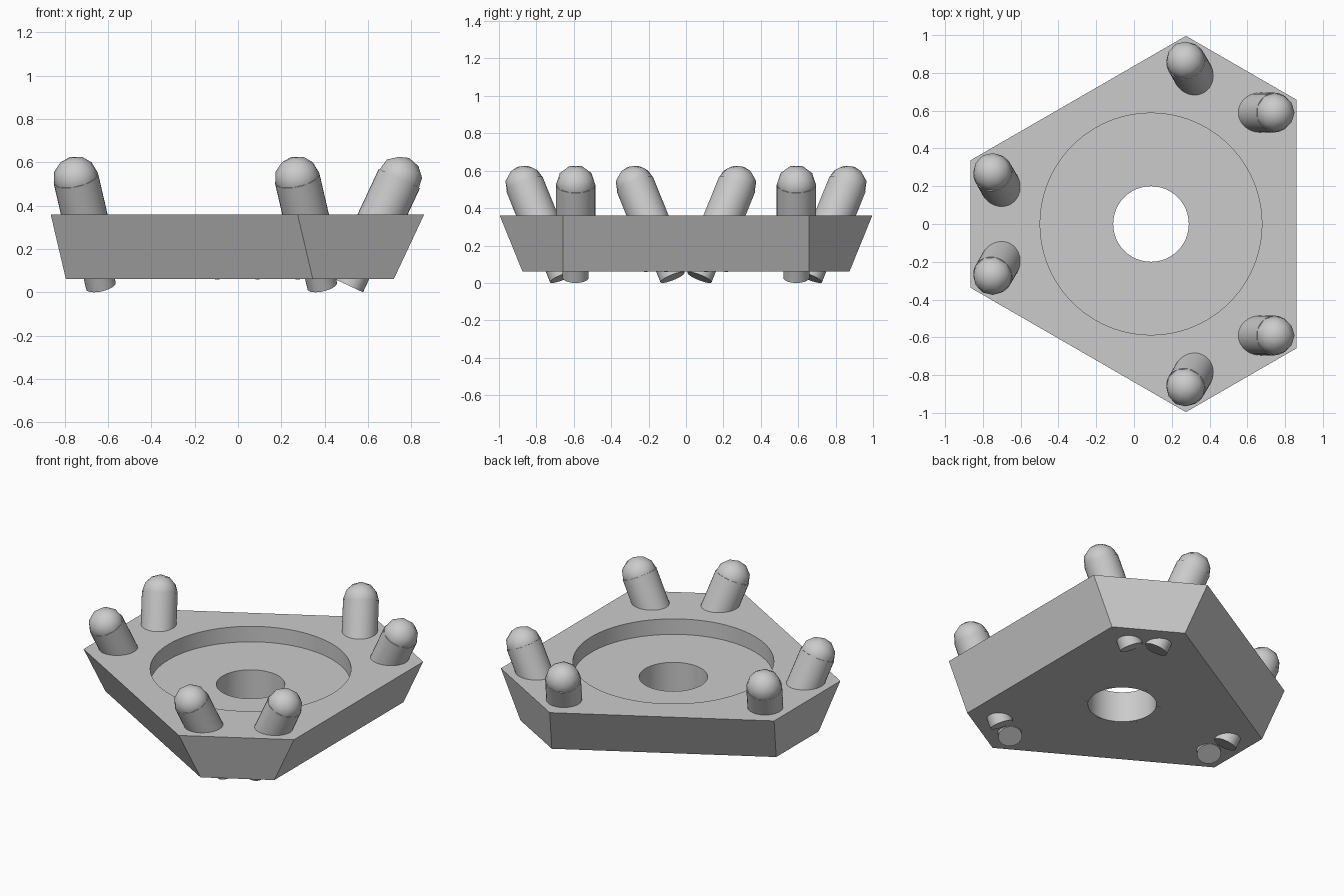
import bpy
import bmesh
from math import radians, cos, sin, sqrt
from mathutils import Matrix, Vector

if "Cube" in bpy.data.objects:
    bpy.data.objects.remove(bpy.data.objects["Cube"], do_unlink=True)

HUB = Vector((0.09, 0, 0))          # axis of the three-fold symmetry
BOTTOM, TOP, FLOOR = 0.062, 0.36, 0.26
TILT = radians(25)

grey = bpy.data.materials.new("plain grey")
grey.use_nodes = True
colour = (0.6, 0.6, 0.6, 1)
grey.diffuse_color = colour
grey.node_tree.nodes["Principled BSDF"].inputs["Base Color"].default_value = colour


def make_object(name, bm):
    bmesh.ops.recalc_face_normals(bm, faces=bm.faces)
    mesh = bpy.data.meshes.new(name)
    bm.to_mesh(mesh)
    bm.free()
    mesh.materials.append(grey)
    ob = bpy.data.objects.new(name, mesh)
    bpy.context.collection.objects.link(ob)
    return ob


def select_only(ob):
    bpy.ops.object.select_all(action='DESELECT')
    ob.select_set(True)
    bpy.context.view_layer.objects.active = ob


def smooth(ob):
    select_only(ob)
    bpy.ops.object.shade_smooth_by_angle(angle=radians(30))


def add_cylinder(bm, radius, low, high, matrix=Matrix(), sides=32):
    place = matrix @ Matrix.Translation((0, 0, (low + high) / 2))
    bmesh.ops.create_cone(bm, cap_ends=True, segments=sides, radius1=radius,
                          radius2=radius, depth=high - low, matrix=place)


# Hexagon from the distances of its short and long sides to the hub
def hexagon(bm, short, long, z):
    half = (long - short / 2) / (sqrt(3) / 2)
    ring = []
    for k in range(3):
        a = radians(60 + 120 * k)
        for side in (-half, half):
            p = Vector((short * cos(a) - side * sin(a),
                        short * sin(a) + side * cos(a), z))
            ring.append(bm.verts.new(HUB + p))
    return ring


# Base plate with flared sides
bm = bmesh.new()
low = hexagon(bm, 0.885, 0.63, BOTTOM)
high = hexagon(bm, 0.955, 0.77, TOP)
bm.faces.new(low)
bm.faces.new(high)
for i in range(6):
    j = (i + 1) % 6
    bm.faces.new((low[i], low[j], high[j], high[i]))
plate = make_object("base_plate", bm)

# Round pocket and centre hole cut from the plate
for name, radius, start in (("pocket", 0.587, FLOOR), ("hole", 0.2, -0.2)):
    bm = bmesh.new()
    add_cylinder(bm, radius, start, 0.7, Matrix.Translation(HUB), 96)
    cutter = make_object(name + "_cutter", bm)
    cutter.hide_render = True
    cut = plate.modifiers.new(name, 'BOOLEAN')
    cut.operation = 'DIFFERENCE'
    cut.solver = 'EXACT'
    cut.object = cutter
    select_only(plate)
    bpy.ops.object.modifier_apply(modifier=cut.name)
    bpy.data.objects.remove(cutter, do_unlink=True)
smooth(plate)

# Three pairs of leaning round-headed pegs with thin stubs below the plate
for k in range(3):
    for label, y in (("a", 0.59), ("b", -0.59)):
        place = (Matrix.Translation(HUB) @ Matrix.Rotation(radians(120 * k), 4, 'Z')
                 @ Matrix.Translation((0.655, y, 0.525))
                 @ Matrix.Rotation(TILT, 4, 'Y'))
        bm = bmesh.new()
        bmesh.ops.create_icosphere(bm, subdivisions=2, radius=0.105, matrix=place)
        add_cylinder(bm, 0.105, -0.34, 0, place)
        add_cylinder(bm, 0.07, -0.547, -0.33, place)
        smooth(make_object(f"peg_{k + 1}{label}", bm))

# Tiny pin ends around the hole on the underside
bm = bmesh.new()
for k in range(6):
    a = radians(30 + 60 * k)
    spot = HUB + Vector((0.215 * cos(a), 0.215 * sin(a), 0))
    add_cylinder(bm, 0.01, BOTTOM - 0.004, BOTTOM + 0.05, Matrix.Translation(spot), 12)
smooth(make_object("pin_ends", bm))
